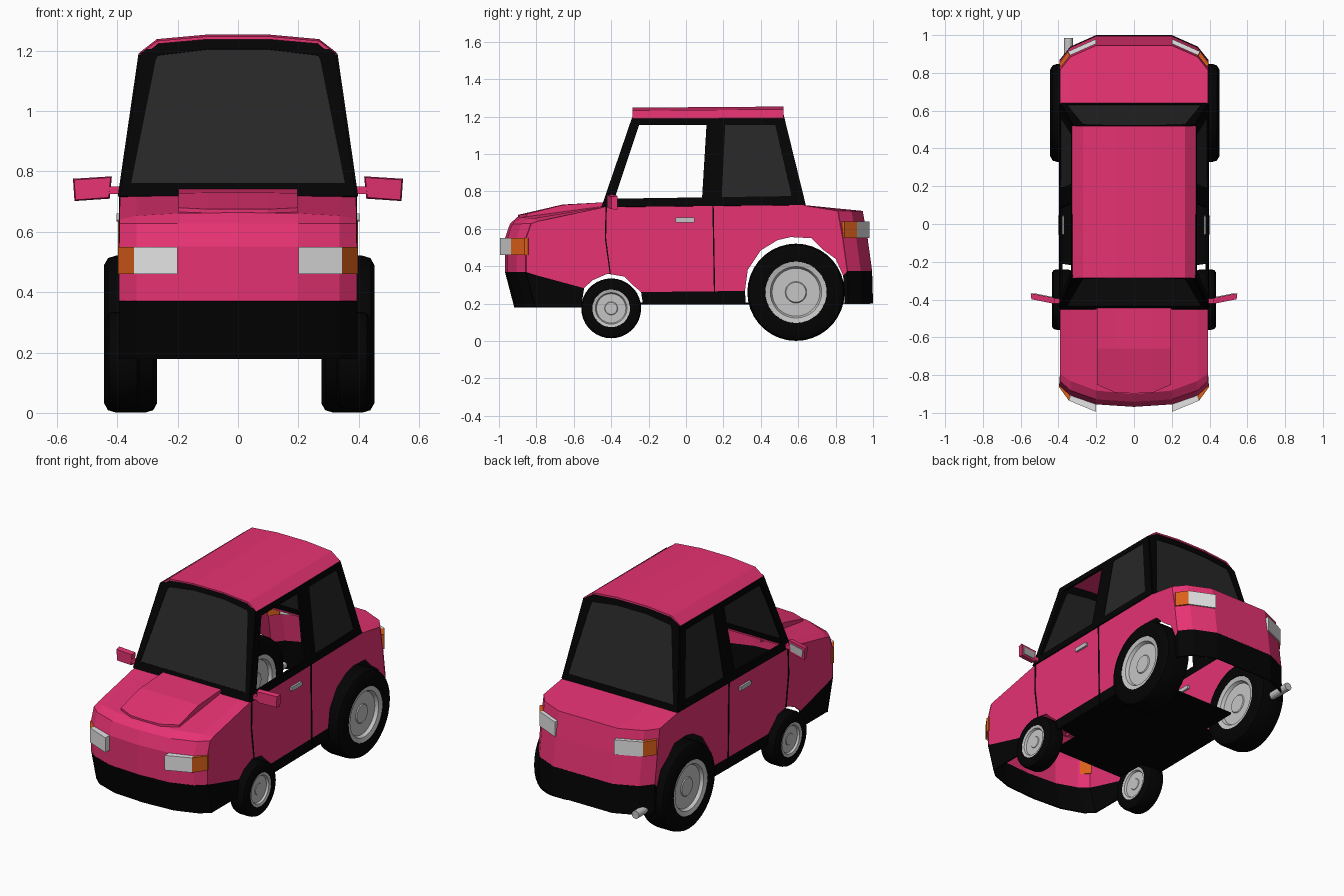
import bpy, bmesh
from math import sin, cos, pi, radians

cube = bpy.data.objects.get("Cube")
if cube:
    bpy.data.objects.remove(cube, do_unlink=True)


def material(name, rgb, rough=0.6):
    m = bpy.data.materials.new(name)
    m.use_nodes = True
    m.diffuse_color = (*rgb, 1)
    node = m.node_tree.nodes["Principled BSDF"]
    node.inputs["Base Color"].default_value = (*rgb, 1)
    node.inputs["Roughness"].default_value = rough
    return m


PINK = material("pink_paint", (0.79, 0.032, 0.168))
BLACK = material("black_trim", (0.001, 0.001, 0.001))
GLASS = material("dark_glass", (0.02, 0.02, 0.02))
GREY = material("light_grey", (0.56, 0.56, 0.56))
LAMP = material("pale_lens", (0.78, 0.78, 0.78))
AMBER = material("amber_lens", (0.7, 0.115, 0.01))


def build(name, verts, faces, mat, thick=0, smooth=False):
    """Mesh object from points and faces, optionally given a thickness."""
    me = bpy.data.meshes.new(name)
    me.from_pydata(verts, [], faces)
    bm = bmesh.new()
    bm.from_mesh(me)
    bmesh.ops.remove_doubles(bm, verts=bm.verts, dist=1e-5)
    bmesh.ops.recalc_face_normals(bm, faces=bm.faces)
    bm.to_mesh(me)
    bm.free()
    me.materials.append(mat)
    ob = bpy.data.objects.new(name, me)
    bpy.context.collection.objects.link(ob)
    if thick:
        mod = ob.modifiers.new("thickness", "SOLIDIFY")
        mod.thickness, mod.offset = thick, 0
    if smooth:
        bpy.ops.object.select_all(action="DESELECT")
        ob.select_set(True)
        bpy.context.view_layer.objects.active = ob
        bpy.ops.object.shade_smooth_by_angle(angle=radians(35))
    return ob


def prism(name, pts, axis, lo, hi, mat):
    """Extrude a flat outline along x (points are y, z) or z (points are x, y)."""
    put = (lambda p, t: (t, *p)) if axis == "x" else (lambda p, t: (*p, t))
    n = len(pts)
    verts = [put(p, lo) for p in pts] + [put(p, hi) for p in pts]
    faces = [tuple(range(n)), tuple(range(n, 2 * n))]
    faces += [(i, (i + 1) % n, n + (i + 1) % n, n + i) for i in range(n)]
    return build(name, verts, faces, mat)


def loft(name, rows, mat, thick=0, closed=False, smooth=False):
    n = len(rows[0])
    faces = [(r * n + i, r * n + (i + 1) % n, (r + 1) * n + (i + 1) % n, (r + 1) * n + i)
             for r in range(len(rows) - 1) for i in range(n if closed else n - 1)]
    return build(name, [p for row in rows for p in row], faces, mat, thick, smooth)


def mirrored(half):
    """Half row from the outer edge to the middle, completed across x = 0."""
    return half + [(-x, y, z) for x, y, z in reversed(half) if x > 0]


W = 0.391  # half width of the body

# Front and rear shells: plan rows stacked by height


def nose(y, z):
    return mirrored([(W, y + 0.11, z), (0.335, y + 0.06, z), (0.2, y + 0.013, z), (0, y, z)])


def tail(y, z):
    return mirrored([(W, y - 0.13, z), (0.335, y - 0.06, z), (0.2, y, z), (0, y, z)])


loft("front_bumper", [nose(-0.914, 0.18), nose(-0.964, 0.37)], BLACK, 0.008)
hood_front = mirrored([(W, -0.79, 0.637), (0.335, -0.83, 0.65), (0.2, -0.88, 0.658), (0, -0.9, 0.66)])
hood_back = mirrored([(W, -0.43, 0.714), (0.335, -0.43, 0.716), (0.2, -0.43, 0.718), (0, -0.43, 0.718)])
loft("front_panel_and_hood", [nose(-0.964, 0.37), nose(-0.964, 0.55), nose(-0.938, 0.625),
                              hood_front, hood_back], PINK, 0.008)
loft("rear_bumper", [tail(0.996, 0.2), tail(0.991, 0.375)], BLACK, 0.008)
deck_front = [(x, 0.62, 0.724) for x, y, z in tail(0, 0)]
loft("rear_panel_and_deck", [tail(0.991, 0.375), tail(0.967, 0.55), tail(0.942, 0.693), deck_front],
     PINK, 0.008)

# Raised hood panel
loft("hood_bulge", [mirrored(r) for r in (
    [(0.197, -0.85, 0.65), (0.1, -0.893, 0.65), (0, -0.897, 0.65)],
    [(0.197, -0.85, 0.68), (0.1, -0.893, 0.675), (0, -0.897, 0.675)],
    [(0.197, -0.66, 0.728), (0.1, -0.66, 0.73), (0, -0.66, 0.73)],
    [(0.197, -0.44, 0.742), (0.1, -0.44, 0.742), (0, -0.44, 0.742)])], PINK)
for s in (1, -1):
    build("hood_bulge_side", [(s * 0.197, y, z) for y, z in (
        (-0.85, 0.64), (-0.85, 0.68), (-0.66, 0.728), (-0.44, 0.742), (-0.44, 0.69))],
        [(0, 1, 2, 3, 4)], PINK)

# Body sides with faceted wheel arches
front_arch = [(-0.545, 0.283), (-0.5, 0.325), (-0.42, 0.36), (-0.33, 0.345), (-0.285, 0.3), (-0.24, 0.262)]
rear_arch = [(0.315, 0.268), (0.33, 0.38), (0.4, 0.485), (0.49, 0.54), (0.56, 0.556), (0.67, 0.55),
             (0.73, 0.49), (0.8, 0.44), (0.84, 0.35)]
nose_edge = [(-0.858, 0.37), (-0.8, 0.352)]
side_outline = nose_edge + front_arch + rear_arch + [
    (0.865, 0.375), (0.84, 0.55), (0.815, 0.695), (0.62, 0.727), (-0.43, 0.716),
    (-0.79, 0.637), (-0.83, 0.625), (-0.858, 0.55)]
bumper_side = nose_edge + [front_arch[0], (-0.56, 0.18), (-0.804, 0.18)]
sill = [front_arch[-1], rear_arch[0], (0.32, 0.2), (-0.23, 0.195)]
rear_side = [rear_arch[-1], (0.865, 0.375), (0.87, 0.2), (0.85, 0.2)]
front_seam = [(-0.43, 0.716), (-0.434, 0.55), (-0.408, 0.36), (-0.402, 0.36), (-0.427, 0.55), (-0.423, 0.716)]
rear_seam = [(0.141, 0.73), (0.15, 0.2), (0.157, 0.2), (0.148, 0.73)]


def side_sheet(name, s, pts, mat, thick=0.014):
    """Sheet lying in the sloping side of the cabin."""
    build(name, [(s * (W - (z - 0.72) * 0.145), y, z) for y, z in pts],
          [tuple(range(len(pts)))], mat, thick)


for s in (1, -1):
    for name, pts, mat in (("body_side", side_outline, PINK), ("bumper_side", bumper_side, BLACK),
                           ("sill", sill, BLACK), ("rear_bumper_side", rear_side, BLACK)):
        prism(name, pts, "x", s * (W - 0.008), s * W, mat)
    prism("door_front_seam", front_seam, "x", s * W, s * (W + 0.004), BLACK)
    prism("door_rear_seam", rear_seam, "x", s * W, s * (W + 0.004), BLACK)
    prism("door_handle", [(-0.055, 0.64), (-0.05, 0.635), (0.045, 0.635), (0.045, 0.655),
                          (0.04, 0.66), (-0.055, 0.66)], "x", s * (W - 0.02), s * (W + 0.012), GREY)

    # Cabin side frame: the front opening is left clear
    side_sheet("belt_trim", s, [(-0.445, 0.716), (0.636, 0.727), (0.61, 0.775), (-0.41, 0.76)], BLACK)
    side_sheet("roof_rail", s, [(-0.296, 1.155), (0.528, 1.155), (0.52, 1.19), (-0.283, 1.19)], BLACK)
    side_sheet("front_pillar", s, [(-0.445, 0.716), (-0.39, 0.74), (-0.25, 1.16), (-0.282, 1.19)], BLACK)
    side_sheet("middle_pillar", s, [(0.085, 0.75), (0.19, 0.75), (0.21, 1.16), (0.11, 1.16)], BLACK)
    side_sheet("rear_pillar", s, [(0.57, 0.75), (0.632, 0.73), (0.52, 1.19), (0.476, 1.16)], BLACK)
    side_sheet("rear_side_glass", s, [(0.18, 0.76), (0.575, 0.76), (0.48, 1.165), (0.2, 1.165)], GLASS, 0.008)

    # Lamps
    for name, pts, low, mat in (
            ("headlamp", [(0.2, -0.995), (0.345, -0.935), (0.335, -0.905), (0.2, -0.95)], 0.46, LAMP),
            ("front_indicator", [(0.345, -0.935), (0.397, -0.863), (0.397, -0.845), (0.385, -0.84),
                                 (0.335, -0.9)], 0.46, AMBER),
            ("tail_lamp", [(0.2, 0.98), (0.35, 0.913), (0.335, 0.885), (0.2, 0.948)], 0.55, LAMP),
            ("rear_indicator", [(0.35, 0.913), (0.397, 0.848), (0.385, 0.83), (0.335, 0.88)], 0.55, AMBER)):
        prism(name, [(s * x, y) for x, y in pts], "z", low, low + 0.09, mat)

    # Door mirrors: tapered housing, stem and glass
    def mirror_row(y0, grow=0.0):
        return [(s * x, y0 + (x - 0.42) * 0.2, z) for x, z in (
            (0.425 + grow, 0.71 + grow), (0.542 - grow, 0.702 + grow),
            (0.547 - grow, 0.776 - grow), (0.418 + grow, 0.784 - grow))]

    housing = mirror_row(-0.423, 0.004) + mirror_row(-0.392)
    box = [(0, 1, 2, 3), (4, 5, 6, 7)] + [(i, (i + 1) % 4, 4 + (i + 1) % 4, 4 + i) for i in range(4)]
    build("mirror_housing", housing, box, PINK)
    build("mirror_glass", mirror_row(-0.39, 0.014), [(0, 1, 2, 3)], GREY, 0.004)
    prism("mirror_stem", [(-0.42, 0.725), (-0.395, 0.725), (-0.395, 0.75), (-0.42, 0.75)],
          "x", s * (W - 0.01), s * 0.43, PINK)

# Windscreen and rear window, each a frame ring around one pane
outer = [(W, 0.716), (0.323, 1.19), (0.267, 1.226), (0.1, 1.24)]
inner = [(0.355, 0.76), (0.274, 1.165), (0.265, 1.183), (0.1, 1.203)]
for label, y0, slope in (("windscreen", -0.445, 0.342), ("rear_window", 0.636, -0.245)):
    rings = [[(x, y0 + (z - 0.716) * slope, z) for x, z in half + [(-x, z) for x, z in half[::-1]]]
             for half in (outer, inner)]
    loft(label + "_frame", rings, BLACK, 0.014, closed=True)
    build(label + "_glass", rings[1], [tuple(range(8))], GLASS, 0.008)

# Roof and floor
arch = [(0.324, 1.188), (0.267, 1.232), (0.1, 1.247)]
loft("roof", [mirrored([(x, y, z + dz) for x, z in arch])
              for y, dz in ((-0.285, -0.004), (0.52, 0.002))], PINK, 0.01)
prism("floor", [(-0.25, -0.42), (0.25, -0.42), (0.25, -0.23), (0.385, -0.21), (0.385, 0.31),
                (0.27, 0.33), (0.27, 0.56), (-0.27, 0.56), (-0.27, 0.33), (-0.385, 0.31),
                (-0.385, -0.21), (-0.25, -0.23)], "z", 0.195, 0.205, BLACK)


# Wheels
def lathe(name, profile, centre, mat, segs=36):
    cx, cy, cz = centre
    rows = [[(cx + x, cy + r * cos(2 * pi * i / segs), cz + r * sin(2 * pi * i / segs))
             for i in range(segs)] for r, x in profile]
    return loft(name, rows, mat, closed=True, smooth=True)


def wheel(label, x, y, z, radius, rim, width):
    h = width / 2
    half = [(rim, h * 0.8), (rim * 1.03, h), (radius * 0.88, h), (radius * 0.97, h * 0.85), (radius, h * 0.55)]
    lathe(label + "_tyre", half + [(r, -d) for r, d in half[::-1]], (x, y, z), BLACK)
    face = [(0, 0.74), (0.33, 0.74), (0.36, 0.68), (0.8, 0.68), (0.86, 0.9), (1.03, 0.98)]
    dish = [(r * rim, d * h) for r, d in face]
    lathe(label + "_rim", dish + [(r, -d) for r, d in dish[::-1]], (x, y, z), GREY)


for s in (1, -1):
    wheel("front_wheel", s * 0.381, -0.4, 0.175, 0.16, 0.098, 0.108)
    wheel("rear_wheel", s * 0.36 + 0.004, 0.588, 0.261, 0.26, 0.16, 0.176)

# Exhaust pipe
bpy.ops.mesh.primitive_cylinder_add(vertices=16, radius=0.024, depth=0.2,
                                    location=(-0.347, 0.885, 0.222), rotation=(pi / 2, 0, 0))
pipe = bpy.context.object
pipe.name = "exhaust_pipe"
pipe.data.materials.append(GREY)
bpy.ops.object.shade_smooth_by_angle(angle=radians(35))
